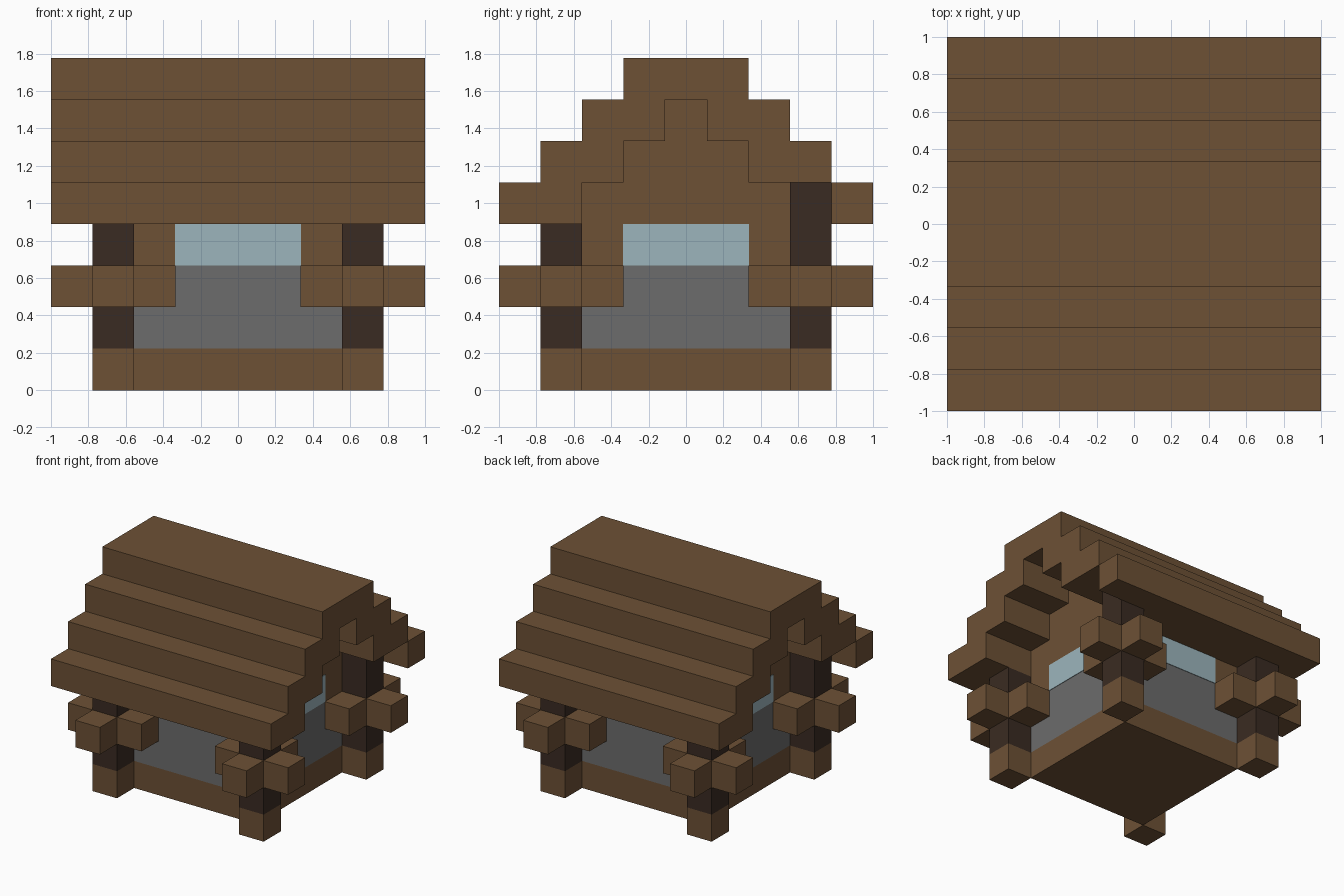
import bpy, bmesh

U = 2 / 9  # one building block

if "Cube" in bpy.data.objects:
    bpy.data.objects.remove(bpy.data.objects["Cube"])


def material(name, rgb):
    m = bpy.data.materials.new(name)
    m.use_nodes = True
    m.diffuse_color = (*rgb, 1)
    m.node_tree.nodes["Principled BSDF"].inputs["Base Color"].default_value = (*rgb, 1)
    return m


wood = material("brown wood", (0.153, 0.082, 0.036))
log = material("dark log", (0.042, 0.024, 0.016))
stone = material("grey stone", (0.15, 0.15, 0.15))
glass = material("pale blue glass", (0.333, 0.462, 0.503))


def prism(name, profile, x0, x1, mat):
    """Extrude a (y, z) profile along x; all sizes are in blocks."""
    bm = bmesh.new()
    face = bm.faces.new([bm.verts.new((x0 * U, y * U, z * U)) for y, z in profile])
    ext = bmesh.ops.extrude_face_region(bm, geom=[face])
    moved = [v for v in ext["geom"] if isinstance(v, bmesh.types.BMVert)]
    bmesh.ops.translate(bm, verts=moved, vec=((x1 - x0) * U, 0, 0))
    bmesh.ops.recalc_face_normals(bm, faces=bm.faces)
    mesh = bpy.data.meshes.new(name)
    bm.to_mesh(mesh)
    bm.free()
    mesh.materials.append(mat)
    ob = bpy.data.objects.new(name, mesh)
    bpy.context.collection.objects.link(ob)
    return ob


def box(name, x, y, z, mat):
    return prism(name, [(y[0], z[0]), (y[1], z[0]), (y[1], z[1]), (y[0], z[1])], *x, mat)


def cell(name, cx, cy, z, mat):
    return box(name, (cx - .5, cx + .5), (cy - .5, cy + .5), z, mat)


def stairs(start, bottom, steps):
    """Left half of a stepped outline, climbing towards the ridge."""
    pts = []
    for i in range(steps):
        pts += [(start + i, bottom + i), (start + i, bottom + i + 1)]
    return pts


def mirrored(half):
    return half + [(-y, z) for y, z in reversed(half)]


# House body: floor, stone wall, timber wall with stepped gables
side = (-2.5, 2.5)
box("floor", side, side, (0, 1), wood)
box("stone_wall", side, side, (1, 3), stone)
prism("timber_wall", mirrored([(-2.5, 3), (-2.5, 5)] + stairs(-1.5, 5, 2)), *side, wood)

# Windows, thin plates on all four sides
pane, thin = (-1.515, 1.515), 0.02
for s, label in ((-1, "front"), (1, "back")):
    depth = sorted((s * 2.5, s * (2.5 + thin)))
    box(label + "_window", pane, depth, (3, 4), glass)
for s, label in ((-1, "right"), (1, "left")):
    depth = sorted((s * 2.5, s * (2.5 + thin)))
    box(label + "_window", depth, pane, (3, 4), glass)

# Stepped roof shell, two blocks thick, narrow at the eaves
outer = mirrored(stairs(-4.5, 4, 4))
inner = mirrored([(-3.5, 4), (-3.5, 5), (-1.5, 5), (-1.5, 6), (-.5, 6), (-.5, 7)])
prism("roof", outer + inner[::-1], -4.5, 4.5, wood)

# Soffits fill the inner eave row, leaving two opposite corners open
box("front_soffit", (-2.5, 4.5), (-3.5, -2.5), (4, 5), wood)
box("back_soffit", (-4.5, 2.5), (2.5, 3.5), (4, 5), wood)

# Corner posts with feet and cross-shaped brackets
for sx, xn in ((-1, "right"), (1, "left")):
    for sy, yn in ((-1, "front"), (1, "back")):
        corner, x, y = f"{yn}_{xn}", 3 * sx, 3 * sy
        cell(corner + "_foot", x, y, (0, 1), wood)
        cell(corner + "_post", x, y, (1, 5 if sx == sy else 4), log)
        for dx, dy in ((1, 0), (-1, 0), (0, 1), (0, -1)):
            cell(corner + "_bracket", x + dx, y + dy, (2, 3), wood)
